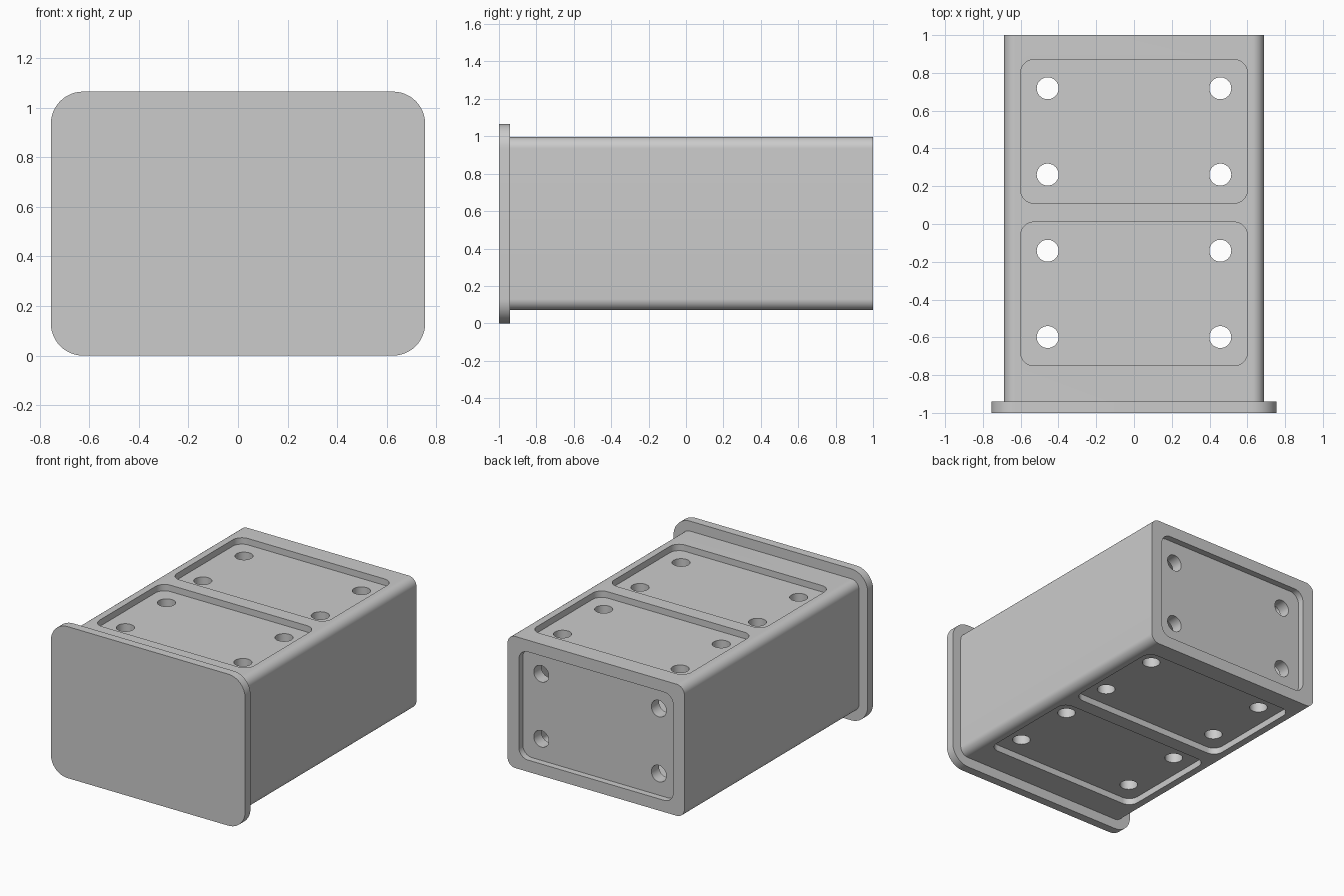
import bpy, bmesh, math
from mathutils import Matrix, Vector

cube = bpy.data.objects.get("Cube")
if cube:
    bpy.data.objects.remove(cube, do_unlink=True)

grey = bpy.data.materials.new("plain grey")
grey.use_nodes = True
grey.diffuse_color = (0.6, 0.6, 0.6, 1)
grey.node_tree.nodes["Principled BSDF"].inputs["Base Color"].default_value = (0.6, 0.6, 0.6, 1)

MID = 0.5325                      # height of the centre line
ALONG_Y = Matrix.Rotation(math.pi / 2, 4, 'X')


def prism(name, centre, width, height, depth, radius, along_y=False, steps=12):
    """Rounded rectangle extruded along z, or along y."""
    bm = bmesh.new()
    verts = []
    for i, (sx, sy) in enumerate(((1, 1), (-1, 1), (-1, -1), (1, -1))):
        cx, cy = sx * (width / 2 - radius), sy * (height / 2 - radius)
        for k in range(steps + 1):
            a = (i + k / steps) * math.pi / 2
            verts.append(bm.verts.new((cx + radius * math.cos(a),
                                       cy + radius * math.sin(a), -depth / 2)))
    bmesh.ops.remove_doubles(bm, verts=verts, dist=1e-5)
    face = bm.faces.new(bm.verts[:])
    ext = bmesh.ops.extrude_face_region(bm, geom=[face])
    top = [v for v in ext["geom"] if isinstance(v, bmesh.types.BMVert)]
    bmesh.ops.translate(bm, verts=top, vec=(0, 0, depth))
    bmesh.ops.recalc_face_normals(bm, faces=bm.faces)
    if along_y:
        bm.transform(ALONG_Y)
    bm.transform(Matrix.Translation(Vector(centre)))
    mesh = bpy.data.meshes.new(name)
    bm.to_mesh(mesh)
    bm.free()
    mesh.materials.append(grey)
    obj = bpy.data.objects.new(name, mesh)
    bpy.context.collection.objects.link(obj)
    return obj


def cut(target, cutter):
    mod = target.modifiers.new("cut", 'BOOLEAN')
    mod.operation, mod.solver, mod.object = 'DIFFERENCE', 'EXACT', cutter
    bpy.context.view_layer.update()
    graph = bpy.context.evaluated_depsgraph_get()
    mesh = bpy.data.meshes.new_from_object(target.evaluated_get(graph))
    target.modifiers.clear()
    target.data = mesh
    bpy.data.objects.remove(cutter, do_unlink=True)


# Box body with a hollow inside, and the front plate
body = prism("box_body", (0, 0.025, MID), 1.375, 0.925, 1.95, 0.06, True)
plate = prism("front_plate", (0, -0.97, MID), 1.51, 1.065, 0.06, 0.13, True)
cut(body, prism("cavity", (0, -0.03, MID), 1.12, 0.67, 1.8, 0.03, True))

# Shallow rounded pockets: two on top, two below, one at the back
PANEL = (1.2, 0.76)
DEEP = 0.045
HX, HY, HOLE = 0.457, 0.2285, 0.058
for y in (0.49, -0.37):
    for z in (0.995, 0.07):
        cut(body, prism("pocket", (0, y, z), *PANEL, 2 * DEEP, 0.07))
cut(body, prism("back_pocket", (0, 1, MID), *PANEL, 2 * DEEP, 0.07, True))

# Four bolt holes in every pocket
for sx in (-1, 1):
    for sy in (-1, 1):
        for y in (0.49, -0.37):
            cut(body, prism("hole", (sx * HX, y + sy * HY, MID),
                            2 * HOLE, 2 * HOLE, 1.2, HOLE))
        cut(body, prism("back_hole", (sx * HX, 0.95, MID + sy * HY),
                        2 * HOLE, 2 * HOLE, 0.3, HOLE, True))

# Smooth the rounded edges, keep the corners sharp
for obj in (body, plate):
    bpy.ops.object.select_all(action='DESELECT')
    obj.select_set(True)
    bpy.context.view_layer.objects.active = obj
    bpy.ops.object.shade_smooth_by_angle(angle=math.radians(30))
